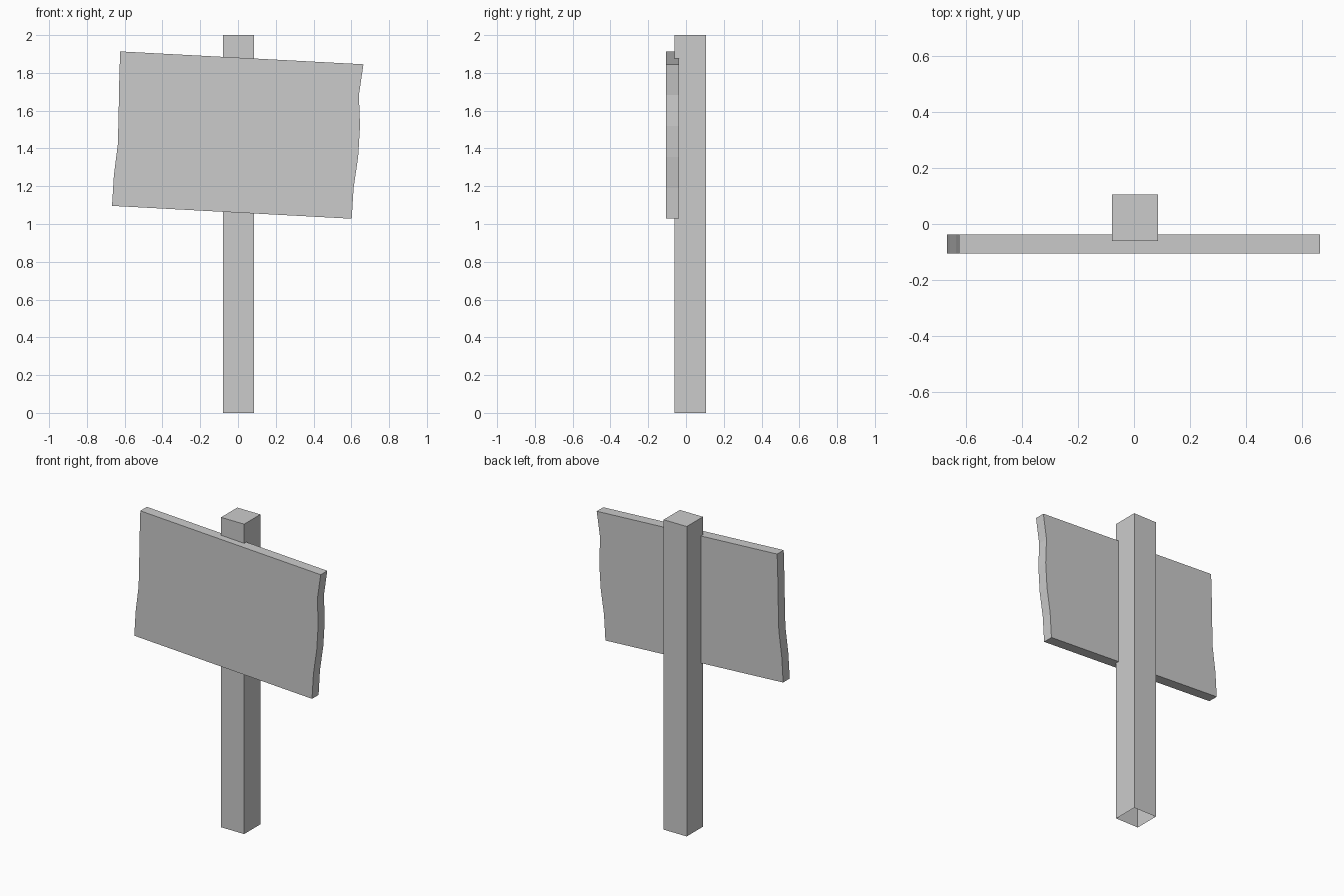
import bpy, bmesh

if "Cube" in bpy.data.objects:
    bpy.data.objects.remove(bpy.data.objects["Cube"])


def extrude_object(name, outline, axis_points, cap_first=True):
    """Prism from a 2D outline; axis_points(u, v) gives its start and end point."""
    bm = bmesh.new()
    pairs = [axis_points(u, v) for u, v in outline]
    first = [bm.verts.new(p[0]) for p in pairs]
    last = [bm.verts.new(p[1]) for p in pairs]
    n = len(outline)
    for i in range(n):
        j = (i + 1) % n
        bm.faces.new((first[i], first[j], last[j], last[i]))
    bm.faces.new(last)
    if cap_first:
        bm.faces.new(first[::-1])
    bmesh.ops.recalc_face_normals(bm, faces=bm.faces)
    mesh = bpy.data.meshes.new(name)
    bm.to_mesh(mesh)
    bm.free()
    obj = bpy.data.objects.new(name, mesh)
    bpy.context.collection.objects.link(obj)
    return obj


# Square post, open underneath
post = [(-0.079, -0.06), (0.086, -0.06), (0.086, 0.105), (-0.079, 0.105)]
extrude_object("post", post, lambda x, y: ((x, y, 0), (x, y, 2)), cap_first=False)

# Tilted sign board with uneven sawn ends, evenly stepped in height
left_x = [-0.667, -0.657, -0.636, -0.632, -0.629, -0.624]
right_x = [0.602, 0.612, 0.636, 0.646, 0.640, 0.664]
step = 0.1635
left = [(x, 1.096 + i * step) for i, x in enumerate(left_x)]
right = [(x, 1.028 + i * step) for i, x in enumerate(right_x)]
extrude_object("sign_board", right + left[::-1],
               lambda x, z: ((x, -0.105, z), (x, -0.038, z)))
